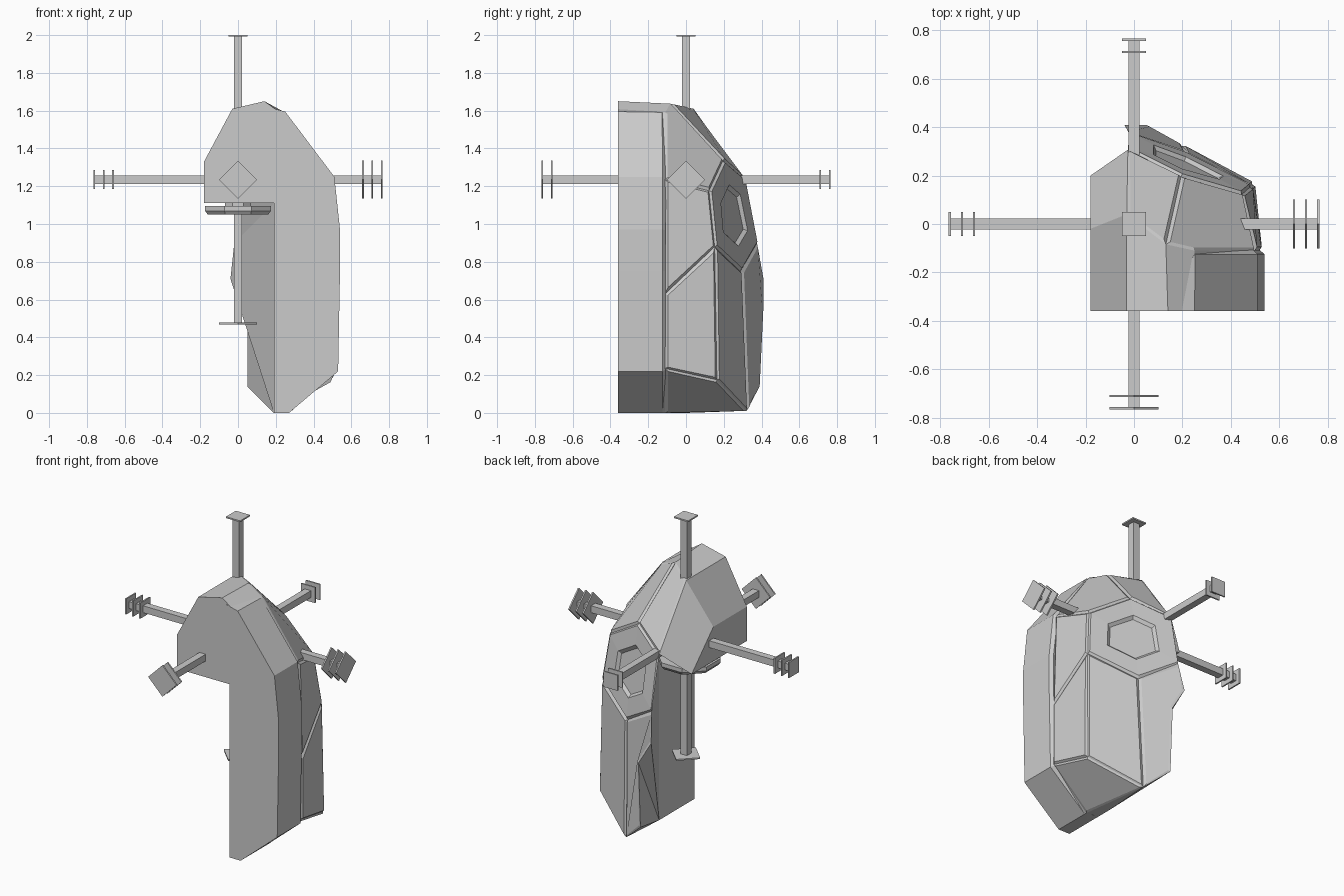
import bpy, bmesh, math
from mathutils import Vector, Matrix

if "Cube" in bpy.data.objects:
    bpy.data.objects.remove(bpy.data.objects["Cube"])

grey = bpy.data.materials.new("plain grey")
grey.diffuse_color = (0.6, 0.6, 0.6, 1)
grey.use_nodes = True
grey.node_tree.nodes["Principled BSDF"].inputs["Base Color"].default_value = grey.diffuse_color


def finish(bm, name):
    bmesh.ops.recalc_face_normals(bm, faces=bm.faces)
    me = bpy.data.meshes.new(name)
    bm.to_mesh(me)
    bm.free()
    me.materials.append(grey)
    ob = bpy.data.objects.new(name, me)
    bpy.context.collection.objects.link(ob)
    return ob


# ---- faceted body: flat cut front, panelled back and right side ----
FRONT = -0.359
front = [(-.18, 1.11), (-.18, 1.33), (-.03, 1.61), (.14, 1.65), (.25, 1.57), (.50, 1.24),
         (.525, .85), (.52, .23), (.27, 0), (.19, 0), (.19, 1.11)]
P = {"f%d" % i: (x, FRONT, z) for i, (x, z) in enumerate(front)}
P.update(
    A=(.135, -.08, 1.65), B=(-.03, .04, 1.61), C=(-.03, .32, 1.24), D=(.20, .205, 1.34),
    E=(.455, .13, 1.18), F=(.51, -.11, 1.24), G=(.25, -.11, 1.59), H=(.49, .16, .88),
    I=(.215, .30, .75), J=(-.03, .385, .90), K=(.53, -.11, .63), L=(.50, .17, .17),
    M=(.53, -.11, .23), N=(.20, .33, 0), Q=(-.04, .41, .71), R=(.05, .41, .56),
    S=(.05, .39, .14), T=(.27, -.11, 0), U=(-.18, -.02, 1.33), V=(-.18, .20, 1.11),
    W=(.19, 0, 0), X=(.19, 0, 1.11))
panels = ["B A D C", "A G F E D", "D E H I J C", "F K H E", "K M L H", "H L N I",
          "I N S R Q J", "M T N L"]
plain = ["f0 f1 f2 f3 f4 f5 f6 f7 f8 f9 f10", "f3 A G f4", "f4 G F f5", "f5 F K f6", "f6 K M f7",
         "f7 M T f8", "f8 T N W f9", "f0 f1 U V", "f1 f2 B U", "f2 f3 A B", "B C V U",
         "f0 V X f10", "V C X", "f10 f9 W X", "X C J", "X J Q", "X Q W", "Q R W", "R S W", "S N W"]

bm = bmesh.new()
v = {k: bm.verts.new(co) for k, co in P.items()}
panel_faces = [bm.faces.new([v[k] for k in s.split()]) for s in panels]
for s in plain:
    bm.faces.new([v[k] for k in s.split()])
bmesh.ops.recalc_face_normals(bm, faces=bm.faces)
bm.normal_update()
# sink the seams between neighbouring panels
seams = [k for k in P if sum(k in s.split() for s in panels) > 1]
normals = {k: v[k].normal.copy() for k in seams}
bmesh.ops.inset_individual(bm, faces=panel_faces, thickness=0.015, use_even_offset=True)
for k in seams:
    v[k].co -= normals[k] * 0.014
# recessed hexagon in the large back panel
hexagon = [panel_faces[2]]
bmesh.ops.inset_individual(bm, faces=hexagon, thickness=0.105, use_even_offset=True)
bmesh.ops.inset_individual(bm, faces=hexagon, thickness=0.018, depth=-0.016, use_even_offset=True)
finish(bm, "body")

# ---- right rim slab along the cut front ----
rim = [(.17, 1.615), (.25, 1.595), (.51, 1.25), (.54, .97), (.54, .75), (.53, .22), (.27, 0),
       (.21, 0.002), (.21, 1.3)]
bm = bmesh.new()
a = [bm.verts.new((x, -.36, z)) for x, z in rim]
b = [bm.verts.new((x, -.19 if i in (0, 8) else -.105, z)) for i, (x, z) in enumerate(rim)]
bm.faces.new(a)
bm.faces.new(b)
for i in range(len(rim)):
    j = (i + 1) % len(rim)
    bm.faces.new((a[i], a[j], b[j], b[i]))
bmesh.ops.recalc_face_normals(bm, faces=bm.faces)
edges = [bm.edges.get((b[i], b[i + 1])) for i in range(6)]
bmesh.ops.bevel(bm, geom=edges, offset=0.02, segments=1, affect='EDGES')
finish(bm, "rim_slab")


# ---- neck disc under the dome ----
bm = bmesh.new()
for r1, r2, z0, z1 in ((.165, .18, 1.05, 1.07), (.18, .18, 1.07, 1.095), (.07, .07, 1.09, 1.12)):
    bmesh.ops.create_cone(bm, cap_ends=True, segments=8, radius1=r1 * 1.05, radius2=r2 * 1.05,
                          depth=z1 - z0, matrix=Matrix.Translation((0, -.03, (z0 + z1) / 2))
                          @ Matrix.Rotation(math.pi / 8, 4, 'Z'))
finish(bm, "neck_disc")


# ---- axis rods with end plates: square on one end, diamond on the other ----
def marker(name, direction, count, diamond):
    rot = Vector(direction).to_track_quat('Z', 'Y').to_matrix().to_4x4()
    base = Matrix.Translation((0, 0, 1.235)) @ rot
    bm = bmesh.new()

    def box(w, z0, z1, turn=0):
        bmesh.ops.create_cube(bm, size=1, matrix=base @ Matrix.Rotation(turn, 4, 'Z')
                              @ Matrix.Translation((0, 0, (z0 + z1) / 2))
                              @ Matrix.Diagonal((w, w, z1 - z0, 1)))
    box(.044, 0, .762)
    for i in range(count):
        top = .766 - .05 * i
        box(.142 if diamond else .10, top - .009, top, math.pi / 4 if diamond else 0)
    finish(bm, name)


for n, axis in ((3, Vector((1, 0, 0))), (2, Vector((0, -1, 0))), (1, Vector((0, 0, -1)))):
    marker("diamond_marker_%d" % n, axis, n, True)
    marker("square_marker_%d" % n, -axis, n, False)
